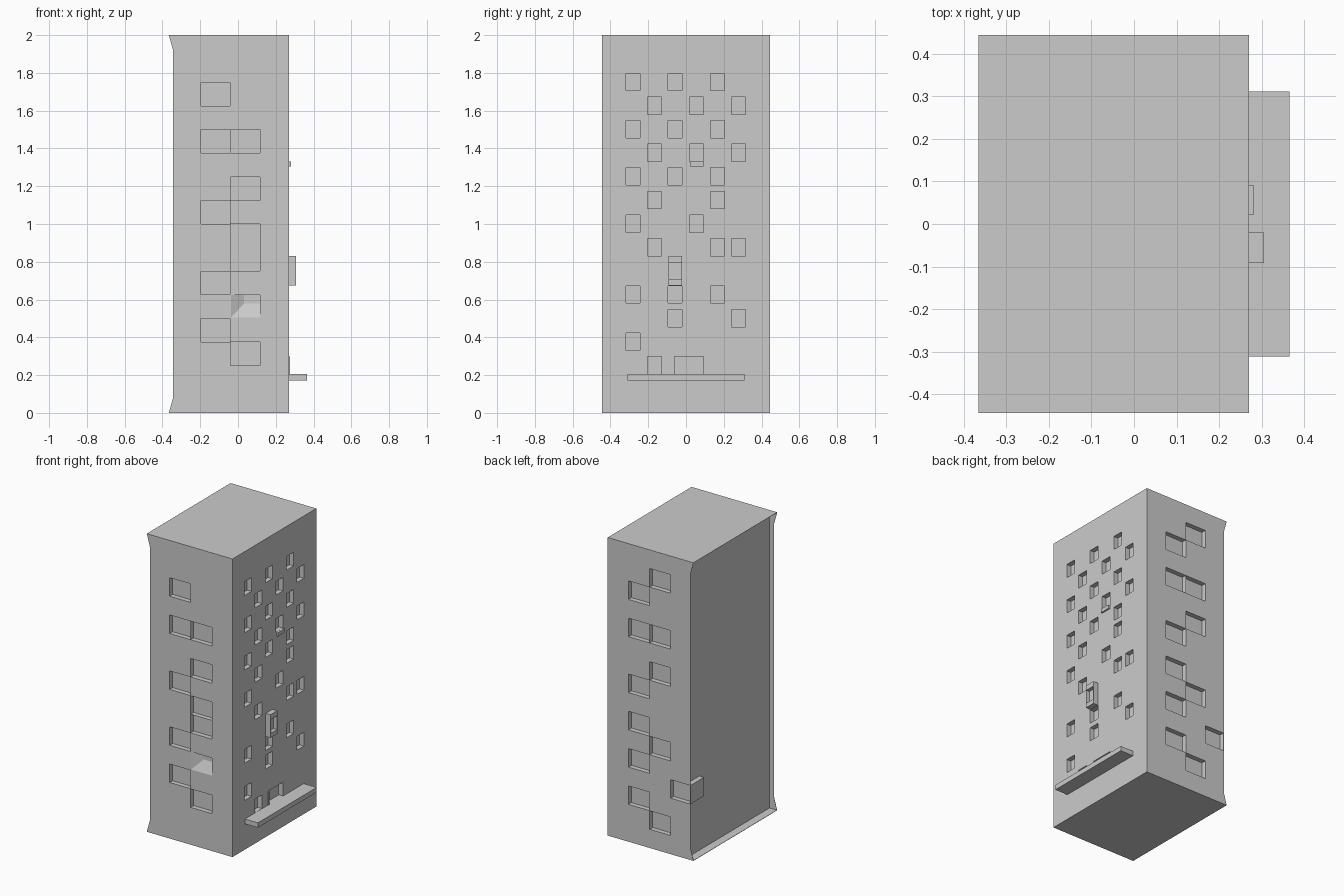
import bpy, bmesh

if "Cube" in bpy.data.objects:
    bpy.data.objects.remove(bpy.data.objects["Cube"])

BACK, PANEL, FRONT, HALF_Y = -0.344, -0.310, 0.270, 0.444


def make_object(name, bm):
    bmesh.ops.recalc_face_normals(bm, faces=bm.faces)
    mesh = bpy.data.meshes.new(name)
    bm.to_mesh(mesh)
    bm.free()
    obj = bpy.data.objects.new(name, mesh)
    bpy.context.collection.objects.link(obj)
    return obj


def add_box(bm, x0, x1, y0, y1, z0, z1):
    verts = bmesh.ops.create_cube(bm, size=1)["verts"]
    for v in verts:
        v.co.x = x1 if v.co.x > 0 else x0
        v.co.y = y1 if v.co.y > 0 else y0
        v.co.z = z1 if v.co.z > 0 else z0
    return verts


def box(name, *bounds):
    bm = bmesh.new()
    add_box(bm, *bounds)
    return make_object(name, bm)


def cut(obj, cutter):
    mod = obj.modifiers.new("cut", 'BOOLEAN')
    mod.operation = 'DIFFERENCE'
    mod.solver = 'EXACT'
    mod.object = cutter
    cutter.hide_render = True
    bpy.context.view_layer.objects.active = obj
    bpy.ops.object.modifier_apply(modifier=mod.name)


# Tower block: side profile with flared top and bottom at the back
profile = [(FRONT, 0), (FRONT, 2), (-0.366, 2), (BACK, 1.92), (BACK, 0.08), (-0.366, 0)]
bm = bmesh.new()
face = bm.faces.new([bm.verts.new((x, -HALF_Y, z)) for x, z in profile])
ext = bmesh.ops.extrude_face_region(bm, geom=[face])["geom"]
bmesh.ops.translate(bm, vec=(0, 2 * HALF_Y, 0),
                    verts=[g for g in ext if isinstance(g, bmesh.types.BMVert)])
tower = make_object("tower", bm)

# Shallow pocket behind the thin side walls at the back
pocket = box("pocket_cutter", -0.5, PANEL, -HALF_Y + 0.002, HALF_Y - 0.002, 0.002, 1.998)
cut(tower, pocket)

# Corner window box inside the back pocket
corner_box = box("corner_window_box", BACK, PANEL, 0.30, HALF_Y, 0.375, 0.50)

# Side windows: sill heights for the rear (A), front (B) and corner (C) columns
G, DEPTH = 0.0005, 0.032
columns = {"A": (-0.197, -0.041), "B": (-0.041, 0.117), "C": (-0.341, -0.197)}
near_side = {"A": (1.625, 1.375, 1.0, 0.625, 0.375),
             "B": (1.375, 1.125, 0.875, 0.75, 0.25)}
far_side = {"A": (1.75, 1.375, 1.125, 0.625, 0.125),
            "B": (1.625, 1.375, 1.0, 0.75, 0.5, 0.25),
            "C": (0.375,)}
bm = bmesh.new()
for side, layout in ((-1, near_side), (1, far_side)):
    ys = sorted((side * (HALF_Y - DEPTH), side * (HALF_Y + 0.05)))
    for col, sills in layout.items():
        x0, x1 = columns[col]
        for z in sills:
            add_box(bm, x0 + G, x1 - G, *ys, z + G, z + 0.125 - G)

# One near-side window with a slanted reveal
x0, x1 = columns["B"]
for v in add_box(bm, x0 + G, x1 - G, -HALF_Y, -HALF_Y + DEPTH, 0.501, 0.624):
    if v.co.y > -HALF_Y + 0.01:
        v.co.x = max(v.co.x, 0.033)
        v.co.z = max(v.co.z, 0.58)
    else:
        v.co.y -= 0.002

# Staggered facade windows, top row downward
cols_y = (-0.28, -0.168, -0.057, 0.055, 0.167, 0.277)
rows = ((0, 2, 4), (1, 3, 5), (0, 2, 4), (1, 3, 5), (0, 2, 4), (1, 4), (0, 3),
        (1, 4, 5), (), (0, 2, 4), (2, 5), (0,), (1,))
for r, row in enumerate(rows):
    top = 1.798 - 0.125 * r
    for c in row:
        add_box(bm, FRONT - DEPTH, FRONT + 0.05, cols_y[c] - 0.037, cols_y[c] + 0.037,
                top - 0.092, top)

# Entrance recess
add_box(bm, FRONT - DEPTH, FRONT + 0.05, -0.065, 0.092, 0.205, 0.298)
windows = make_object("window_cutter", bm)
cut(tower, windows)
cut(corner_box, windows)

# Facade additions
box("entrance_canopy", FRONT, 0.366, -0.311, 0.311, 0.172, 0.205)
box("door_leaf", FRONT - DEPTH, FRONT + 0.004, -0.068, -0.060, 0.205, 0.298)
box("window_ledge", FRONT, 0.281, 0.021, 0.092, 1.305, 1.33)
bay = box("bay_window", FRONT, 0.306, -0.092, -0.020, 0.675, 0.83)
opening = box("bay_cutter", 0.281, 0.35, -0.089, -0.023, 0.705, 0.797)
cut(bay, opening)

for helper in (pocket, windows, opening):
    bpy.data.objects.remove(helper, do_unlink=True)
